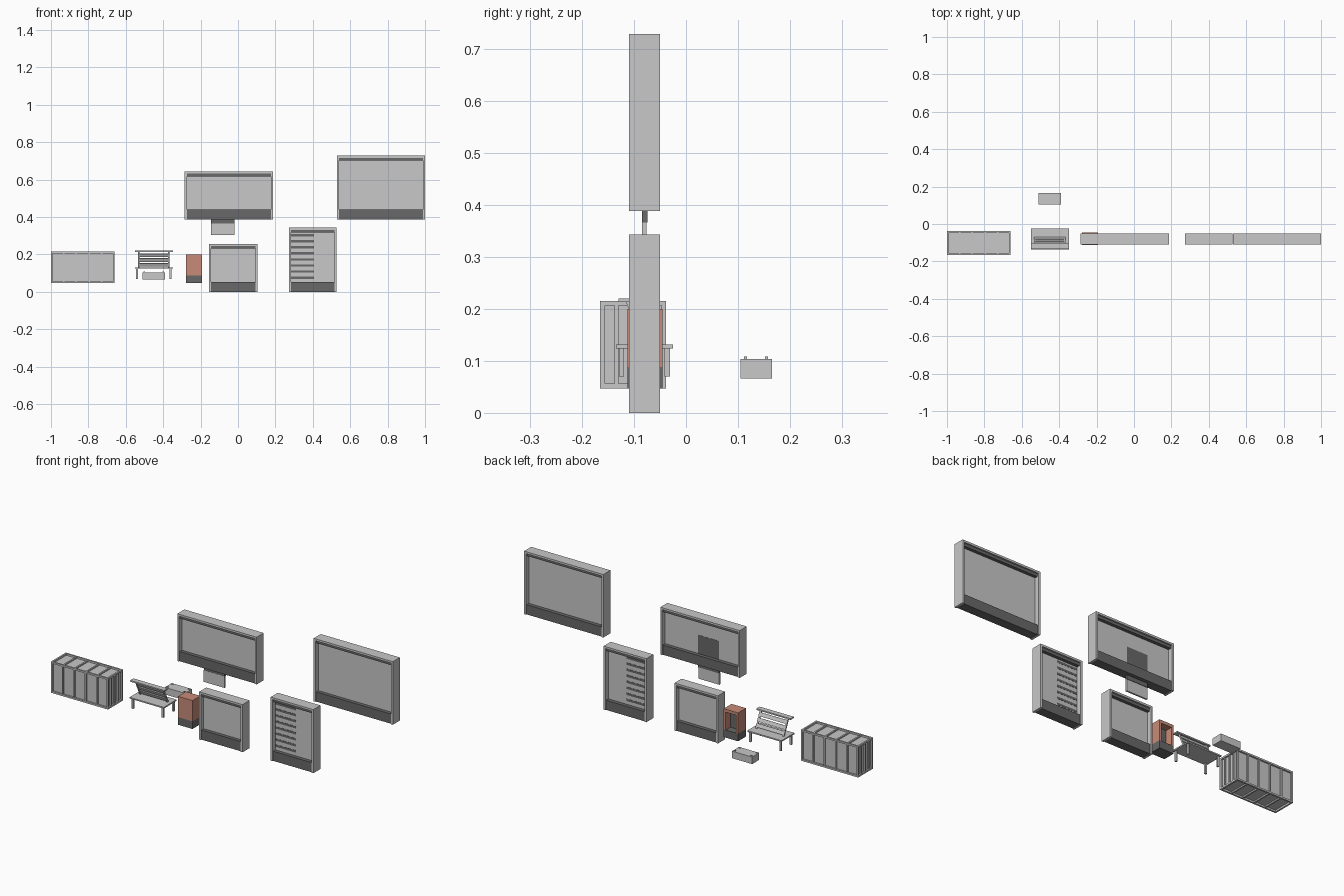
import bpy
import bmesh
import math
from mathutils import Matrix, Vector

if "Cube" in bpy.data.objects:
    bpy.data.objects.remove(bpy.data.objects["Cube"])


def material(name, rgb):
    m = bpy.data.materials.new(name)
    m.diffuse_color = (*rgb, 1)
    m.use_nodes = True
    m.node_tree.nodes["Principled BSDF"].inputs["Base Color"].default_value = m.diffuse_color
    return m


LIGHT = material("light grey", (0.58, 0.58, 0.58))
DARK = material("dark grey", (0.14, 0.14, 0.14))
CLAY = material("terracotta", (0.58, 0.26, 0.19))


def boxes(name, mat, items):
    """One object made of boxes, each given as x0, x1, y0, y1, z0, z1."""
    bm = bmesh.new()
    for x0, x1, y0, y1, z0, z1 in items:
        mid = Vector(((x0 + x1) / 2, (y0 + y1) / 2, (z0 + z1) / 2))
        size = Matrix.Diagonal((x1 - x0, y1 - y0, z1 - z0, 1))
        bmesh.ops.create_cube(bm, size=1, matrix=Matrix.Translation(mid) @ size)
    mesh = bpy.data.meshes.new(name)
    bm.to_mesh(mesh)
    bm.free()
    mesh.materials.append(mat)
    ob = bpy.data.objects.new(name, mesh)
    bpy.context.collection.objects.link(ob)
    return ob


# Display boards: outer frame, thin middle panel, dark sill and dark top bar
def board(name, x0, x1, z0, z1):
    y0, y1, t = -0.11, -0.05, 0.011
    boxes(name + "_frame", LIGHT, [
        (x0, x0 + t, y0, y1, z0, z1),
        (x1 - t, x1, y0, y1, z0, z1),
        (x0 + t, x1 - t, y0, y1, z1 - t, z1)])
    boxes(name + "_panel", LIGHT, [(x0 + t, x1 - t, -0.086, -0.075, z0 + 0.05, z1 - t)])
    boxes(name + "_sill", DARK, [(x0 + t, x1 - t, y0 + 0.005, y1 - 0.005, z0, z0 + 0.052)])
    boxes(name + "_top_bar", DARK, [(x0 + t, x1 - t, y0 + 0.008, y1 - 0.008, z1 - 0.026, z1 - t)])


board("wide_board", -0.285, 0.188, 0.388, 0.643)
board("large_board", 0.528, 1.0, 0.388, 0.728)
board("square_board", -0.155, 0.104, 0.0, 0.257)
board("tall_board", 0.272, 0.526, 0.0, 0.343)

# Hanging sign with a dark mounting plate behind the wide board
boxes("hanging_sign", LIGHT, [(-0.145, -0.02, -0.085, -0.076, 0.304, 0.366)])
boxes("sign_mount", DARK, [(-0.145, -0.02, -0.0845, -0.074, 0.366, 0.54)])

# Dark stripes on the tall board
boxes("board_stripes", DARK, [
    (0.284, 0.406, -0.087, -0.074, z, z + 0.012)
    for z in (0.07 + 0.0325 * i for i in range(8))])

# Ribbed crate: recessed core, edge beams and ribs dividing five bays
X0, X1, Y0, Y1, Z0, Z1, B = -1.0, -0.66, -0.165, -0.038, 0.047, 0.215, 0.009
boxes("crate_core", LIGHT, [(X0 + B, X1 - B, Y0 + B, Y1 - B, Z0 + B, Z1 - B)])
beams = []
for y in (Y0, Y1 - B):
    for z in (Z0, Z1 - B):
        beams.append((X0, X1, y, y + B, z, z + B))
for x in (X0, X1 - B):
    for y in (Y0, Y1 - B):
        beams.append((x, x + B, y, y + B, Z0 + B, Z1 - B))
    for z in (Z0, Z1 - B):
        beams.append((x, x + B, Y0 + B, Y1 - B, z, z + B))
boxes("crate_beams", LIGHT, beams)
ribs = []
for i in range(1, 5):
    x = X0 + (X1 - X0) * i / 5
    ribs.append((x - 0.004, x + 0.004, Y0 + 0.002, Y1 - 0.002, Z0 + 0.002, Z1 - 0.002))
for i in range(1, 4):
    y = Y0 + (Y1 - Y0) * i / 4
    ribs.append((X0 + 0.002, X1 - 0.002, y - 0.004, y + 0.004, Z0 + B, Z1 - B))
boxes("crate_ribs", LIGHT, ribs)

# Bench: seat slab, four legs, leaning slatted back and a flat top rail
boxes("bench_seat", LIGHT, [(-0.552, -0.348, -0.135, -0.025, 0.124, 0.131)])
boxes("bench_legs", LIGHT, [
    (x - 0.005, x + 0.005, y - 0.005, y + 0.005, 0.07, 0.125)
    for x in (-0.54, -0.36) for y in (-0.124, -0.036)])
back = boxes("bench_back", LIGHT, [
    (-0.085, 0.085, -0.003, 0.003, z, z + 0.02) for z in (0.008, 0.036, 0.064)] + [
    (x - 0.004, x + 0.004, -0.006, 0.002, 0, 0.098) for x in (-0.08, 0.08)])
back.location = (-0.45, -0.07, 0.129)
back.rotation_euler.x = math.radians(25)
boxes("bench_top_rail", LIGHT, [(-0.552, -0.348, -0.13, -0.102, 0.213, 0.22)])

# Low box with four small corner knobs
boxes("low_box", LIGHT, [(-0.51, -0.39, 0.105, 0.165, 0.066, 0.104)])
boxes("box_knobs", LIGHT, [
    (x - 0.004, x + 0.004, y - 0.003, y + 0.003, 0.104, 0.108)
    for x in (-0.5, -0.4) for y in (0.114, 0.155)])

# Litter bin: clay shell open at the back, dark base and lining
boxes("bin_base", DARK, [(-0.279, -0.193, -0.112, -0.045, 0.047, 0.088)])
boxes("bin_shell", CLAY, [
    (-0.279, -0.193, -0.112, -0.104, 0.088, 0.2),
    (-0.279, -0.267, -0.104, -0.045, 0.088, 0.2),
    (-0.205, -0.193, -0.104, -0.045, 0.088, 0.2),
    (-0.267, -0.205, -0.104, -0.045, 0.184, 0.2)])
boxes("bin_lining", DARK, [(-0.267, -0.205, -0.104, -0.085, 0.088, 0.184)])
